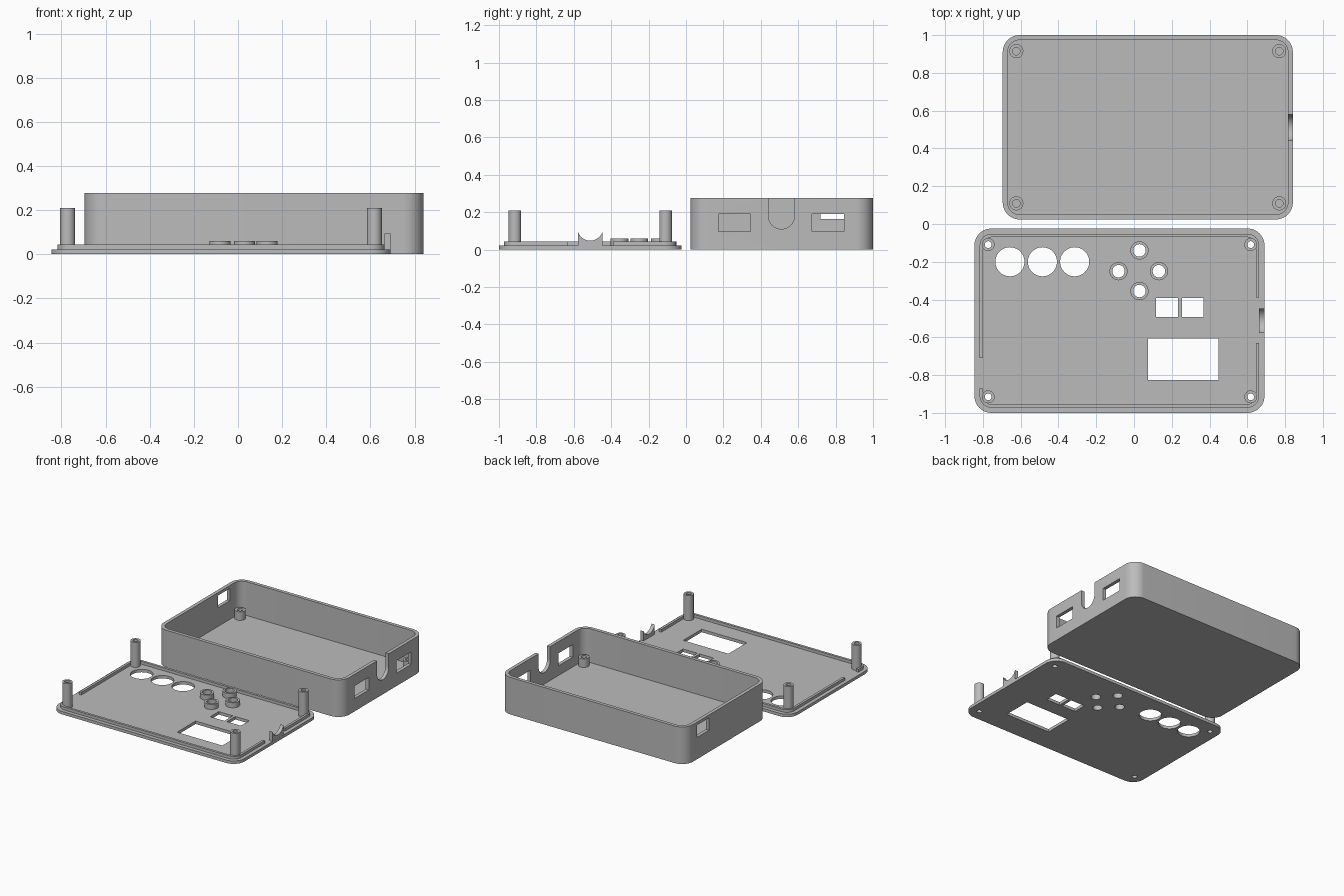
import bpy, bmesh
from math import cos, sin, pi, radians, asin
from mathutils import Vector

if "Cube" in bpy.data.objects:
    bpy.data.objects.remove(bpy.data.objects["Cube"])

grey = bpy.data.materials.new("plain grey plastic")
grey.use_nodes = True
colour = (0.5, 0.5, 0.5, 1)
grey.diffuse_color = colour
grey.node_tree.nodes["Principled BSDF"].inputs["Base Color"].default_value = colour
parts = []


def prism(name, outline, low, high, axis="Z"):
    """Extrude a 2D outline along z, or a (y, z) outline along x."""
    bm = bmesh.new()
    place = (lambda a, b: (a, b, low)) if axis == "Z" else (lambda a, b: (low, a, b))
    face = bm.faces.new([bm.verts.new(place(a, b)) for a, b in outline])
    moved = bmesh.ops.extrude_face_region(bm, geom=[face])["geom"]
    step = Vector((0, 0, high - low)) if axis == "Z" else Vector((high - low, 0, 0))
    bmesh.ops.translate(bm, vec=step, verts=[v for v in moved if isinstance(v, bmesh.types.BMVert)])
    bmesh.ops.recalc_face_normals(bm, faces=bm.faces)
    mesh = bpy.data.meshes.new(name)
    bm.to_mesh(mesh)
    bm.free()
    mesh.materials.append(grey)
    obj = bpy.data.objects.new(name, mesh)
    bpy.context.collection.objects.link(obj)
    return obj


def arc(cx, cy, r, start, end, n):
    angles = [radians(start + (end - start) * i / n) for i in range(n + 1)]
    return [(cx + r * cos(a), cy + r * sin(a)) for a in angles]


def circle(cx, cy, r):
    return arc(cx, cy, r, 0, 360, 48)[:-1]


def rect(x0, x1, y0, y1):
    return [(x0, y0), (x1, y0), (x1, y1), (x0, y1)]


def rounded(cx, cy, inset):
    """Case outline, moved inward by an inset."""
    w, d, r = 0.768 - inset, 0.488 - inset, 0.09 - inset
    points = []
    for i, (sx, sy) in enumerate([(1, 1), (-1, 1), (-1, -1), (1, -1)]):
        points += arc(cx + sx * (w - r), cy + sy * (d - r), r, 90 * i, 90 * i + 90, 12)
    return points


def cut(obj, cutters):
    """Subtract cutters, bake the result and delete the cutters."""
    for c in cutters:
        mod = obj.modifiers.new("cut", "BOOLEAN")
        mod.operation, mod.solver, mod.object = "DIFFERENCE", "EXACT", c
    graph = bpy.context.evaluated_depsgraph_get()
    baked = bpy.data.meshes.new_from_object(obj.evaluated_get(graph))
    obj.modifiers.clear()
    obj.data = baked
    for c in cutters:
        bpy.data.objects.remove(c)
    parts.append(obj)


def tube(name, x, y, outer, inner, low, high):
    cut(prism(name, circle(x, y, outer), low, high),
        [prism("bore", circle(x, y, inner), low - 0.1, high + 0.1)])


# Open case: shell with side ports and a cable slot
BX, BY, TOP, WALL = 0.073, 0.512, 0.277, 0.026
port_z = (0.096, 0.19)
slot = arc(0.51, 0.179, 0.069, 180, 360, 24) + [(0.579, 0.4), (0.441, 0.4)]
cut(prism("case_shell", rounded(BX, BY, 0), 0, TOP), [
    prism("hollow", rounded(BX, BY, WALL), 0.024, 0.4),
    prism("slot", slot, 0.75, 0.95, "X"),
    prism("port", rect(0.174, 0.345, *port_z), 0.75, 0.95, "X"),
    prism("port", rect(0.673, 0.845, *port_z), 0.75, 0.95, "X"),
    prism("port", rect(0.72, 0.86, 0.163, 0.255), -0.8, -0.64, "X")])
for sx in (-1, 1):
    for sy in (-1, 1):
        tube("case_boss", BX + sx * 0.696, BY + sy * 0.403, 0.037, 0.02, 0.023, 0.088)

# Lid plate with its openings
LX, LY, PLATE = -0.077, -0.512, 0.022
posts = [(LX + sx * 0.695, LY + sy * 0.403) for sx in (-1, 1) for sy in (-1, 1)]
buttons = [(0.029, -0.14), (-0.082, -0.25), (0.132, -0.25), (0.029, -0.355)]
openings = [circle(x, -0.2, 0.077) for x in (-0.657, -0.485, -0.314)]
openings += [circle(x, y, 0.018) for x, y in posts]
openings += [circle(x, y, 0.033) for x, y in buttons]
openings += [rect(0.116, 0.232, -0.493, -0.393), rect(0.253, 0.369, -0.493, -0.393),
             rect(0.074, 0.448, -0.825, -0.607)]
cut(prism("lid_plate", rounded(LX, LY, 0), 0, PLATE),
    [prism("opening", o, -0.1, 0.1) for o in openings])

# Locating lip, broken at the ports
cut(prism("lid_lip", rounded(LX, LY, 0.028), PLATE, 0.043), [
    prism("inside", rounded(LX, LY, 0.046), -0.1, 0.2),
    prism("gap", rect(-0.87, -0.79, -0.87, -0.71), -0.1, 0.2),
    prism("gap", rect(0.62, 0.7, -0.63, -0.39), -0.1, 0.2)])

for x, y in posts:
    tube("lid_post", x, y, 0.034, 0.018, PLATE, 0.209)
for x, y in buttons:
    tube("button_collar", x, y, 0.048, 0.033, PLATE, 0.06)

# Cable clamp with a concave top
half, r, cz = 0.065, 0.069, 0.117
swing = asin(half / r) * 180 / pi
saddle = arc(-0.512, cz, r, 270 - swing, 270 + swing, 24)
saddle += [(-0.512 + half, PLATE), (-0.512 - half, PLATE)]
parts.append(prism("cable_clamp", saddle, 0.663, 0.69, "X"))

bpy.ops.object.select_all(action="DESELECT")
for p in parts:
    p.select_set(True)
bpy.context.view_layer.objects.active = parts[0]
bpy.ops.object.shade_smooth_by_angle(angle=radians(30))
